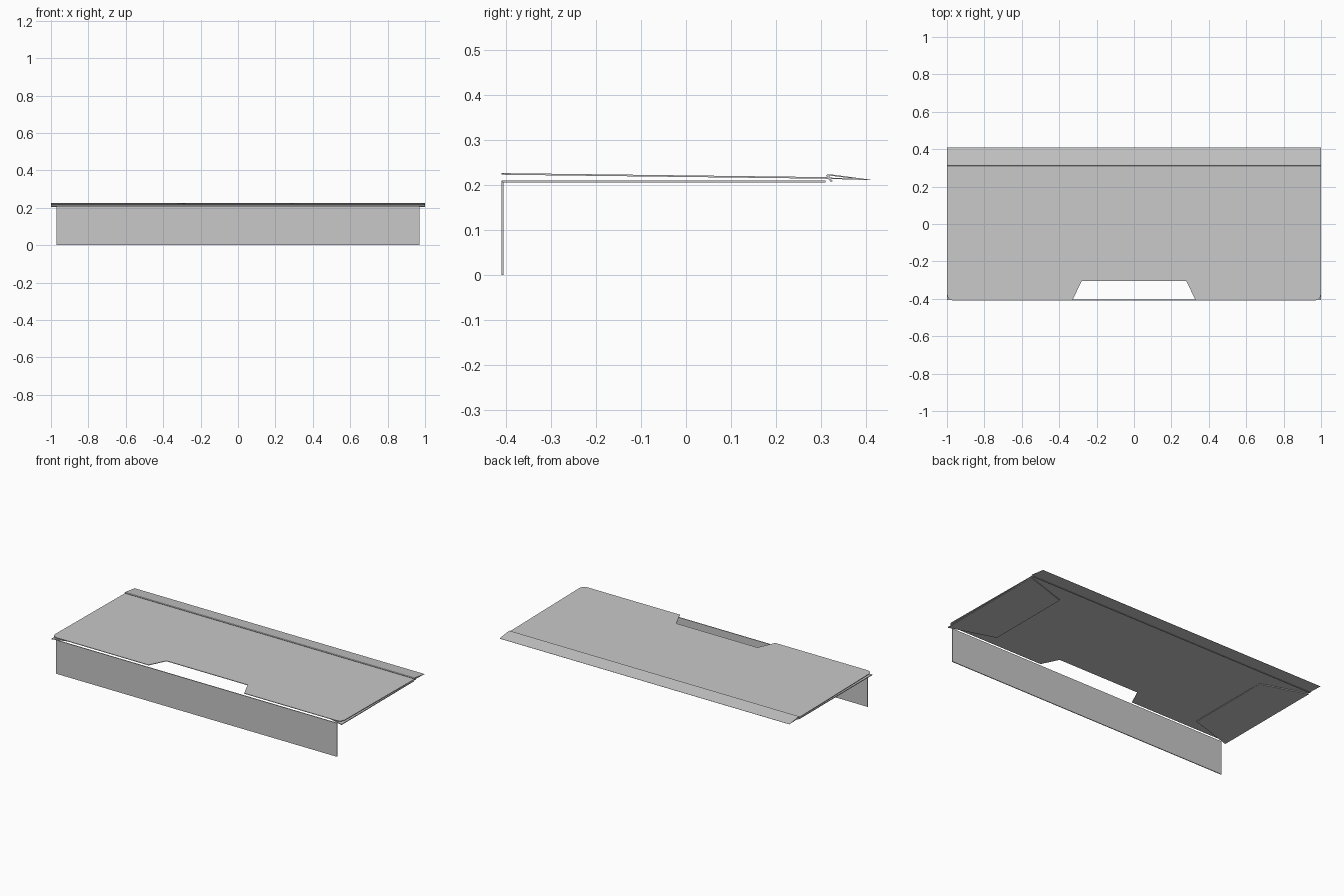
import bpy, bmesh
from mathutils import Vector

if "Cube" in bpy.data.objects:
    bpy.data.objects.remove(bpy.data.objects["Cube"])

steel = bpy.data.materials.new("steel grey")
steel.diffuse_color = (0.58, 0.58, 0.58, 1)
steel.use_nodes = True
steel.node_tree.nodes["Principled BSDF"].inputs["Base Color"].default_value = steel.diffuse_color


def prism(name, points, offset):
    """Closed outline extruded along a vector into a sheet."""
    bm = bmesh.new()
    face = bm.faces.new([bm.verts.new(p) for p in points])
    new = bmesh.ops.extrude_face_region(bm, geom=[face])["geom"]
    bmesh.ops.translate(bm, vec=Vector(offset),
                        verts=[g for g in new if isinstance(g, bmesh.types.BMVert)])
    bmesh.ops.recalc_face_normals(bm, faces=bm.faces)
    mesh = bpy.data.meshes.new(name)
    bm.to_mesh(mesh)
    bm.free()
    obj = bpy.data.objects.new(name, mesh)
    bpy.context.collection.objects.link(obj)
    mesh.materials.append(steel)
    return obj


def plate_z(y):
    """Underside of the gently sloping shelf."""
    return 0.2225 - (y + 0.41) * 0.0123


# Sloping shelf plate with clipped front corners and a front notch
half = [(0.28, -0.305), (0.33, -0.41), (0.965, -0.41), (0.985, -0.405),
        (0.995, -0.393), (1.0, -0.375), (1.0, 0.32)]
outline = half + [(-x, y) for x, y in reversed(half)]
prism("shelf_plate", [(x, y, plate_z(y)) for x, y in outline], (0, 0, 0.0035))

# Rear hem: underside continuing the plate, and the sheet folded back over it
hem_under = [(0.31, 0.2135), (0.41, 0.2105), (0.41, 0.2115), (0.31, 0.2165)]
hem_fold = [(0.41, 0.2115), (0.319, 0.2235), (0.314, 0.2235), (0.311, 0.2205),
            (0.321, 0.207), (0.326, 0.208), (0.318, 0.2185), (0.319, 0.2205),
            (0.385, 0.2125)]
for name, profile in (("hem_underside", hem_under), ("hem_fold", hem_fold)):
    prism(name, [(-1, y, z) for y, z in profile], (2, 0, 0))

# Front skirt panel
prism("front_panel", [(-0.97, -0.41, 0), (0.97, -0.41, 0),
                      (0.97, -0.41, 0.21), (-0.97, -0.41, 0.21)], (0, 0.005, 0))

# Tapered side flanges under the shelf
flange = [(1.0, -0.408), (1.0, 0.31), (0.72, 0.22), (0.72, -0.32)]
for side, s in (("right", 1), ("left", -1)):
    prism(side + "_flange", [(s * x, y, 0.205) for x, y in flange], (0, 0, 0.005))
